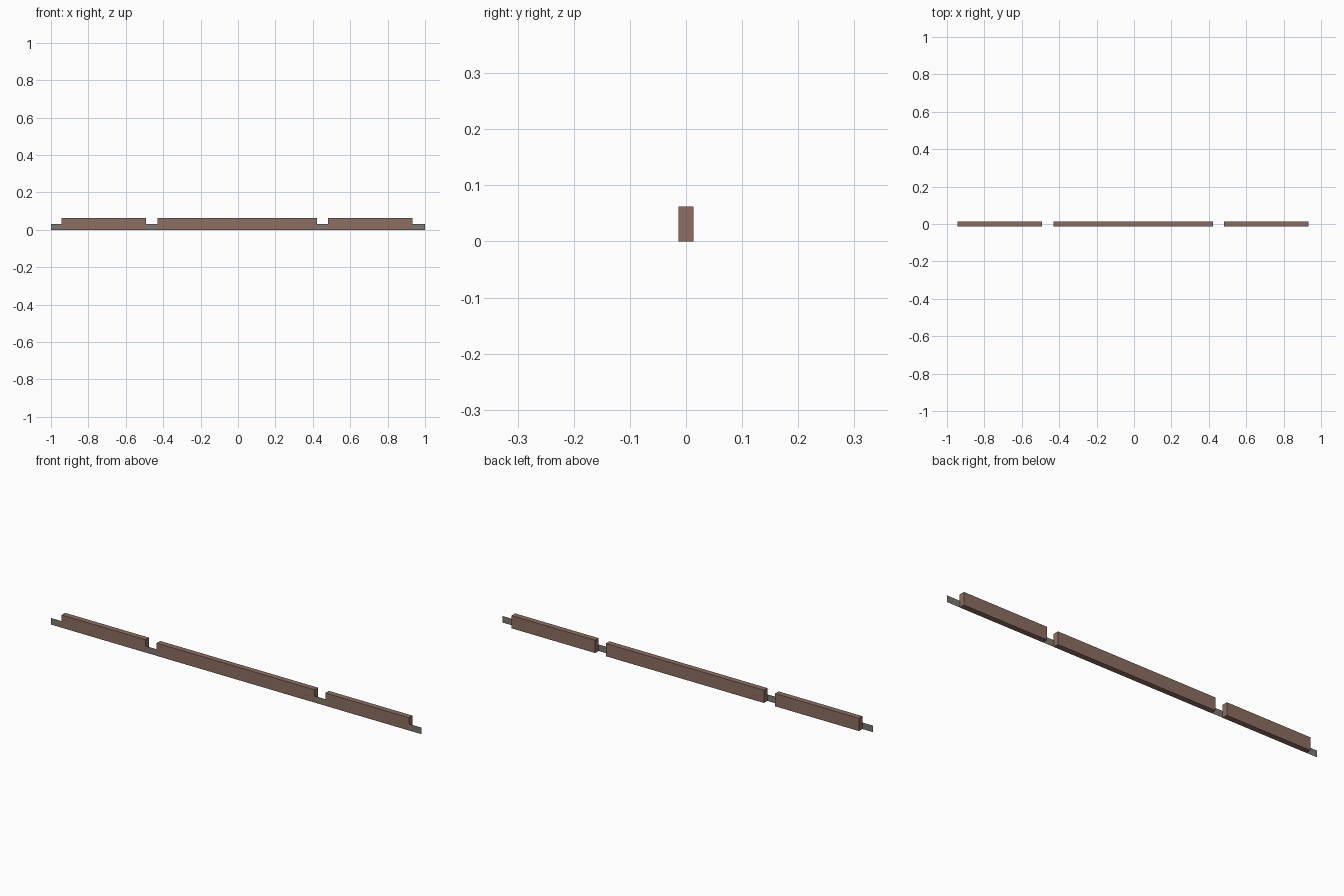
import bpy, bmesh

if "Cube" in bpy.data.objects:
    bpy.data.objects.remove(bpy.data.objects["Cube"])


def material(name, rgb):
    m = bpy.data.materials.new(name)
    m.diffuse_color = (*rgb, 1.0)
    m.use_nodes = True
    m.node_tree.nodes["Principled BSDF"].inputs["Base Color"].default_value = m.diffuse_color
    return m


brown = material("brown", (0.266, 0.156, 0.125))
grey = material("warm grey", (0.205, 0.188, 0.162))

HALF_DEPTH, HEIGHT = 0.0135, 0.0625


def add_object(name, bm, mat):
    mesh = bpy.data.meshes.new(name)
    bm.to_mesh(mesh)
    bm.free()
    mesh.materials.append(mat)
    obj = bpy.data.objects.new(name, mesh)
    bpy.context.collection.objects.link(obj)
    return obj


def beam(name, x0, x1):
    bm = bmesh.new()
    bmesh.ops.create_cube(bm, size=1)
    bmesh.ops.scale(bm, vec=(x1 - x0, 2 * HALF_DEPTH, HEIGHT), verts=bm.verts)
    bmesh.ops.translate(bm, vec=((x0 + x1) / 2, 0, HEIGHT / 2), verts=bm.verts)
    return add_object(name, bm, brown)


# Three beam sections separated by gaps
beam("left_beam", -0.943, -0.491)
beam("middle_beam", -0.430, 0.423)
beam("right_beam", 0.481, 0.932)

# Sheet strip joining the beams, just behind their front faces
bm = bmesh.new()
y = -HALF_DEPTH + 0.0005
bm.faces.new([bm.verts.new((x, y, z)) for x, z in
              ((-1, 0), (1, 0), (1, 0.032), (-1, 0.032))])
add_object("joining_strip", bm, grey)
